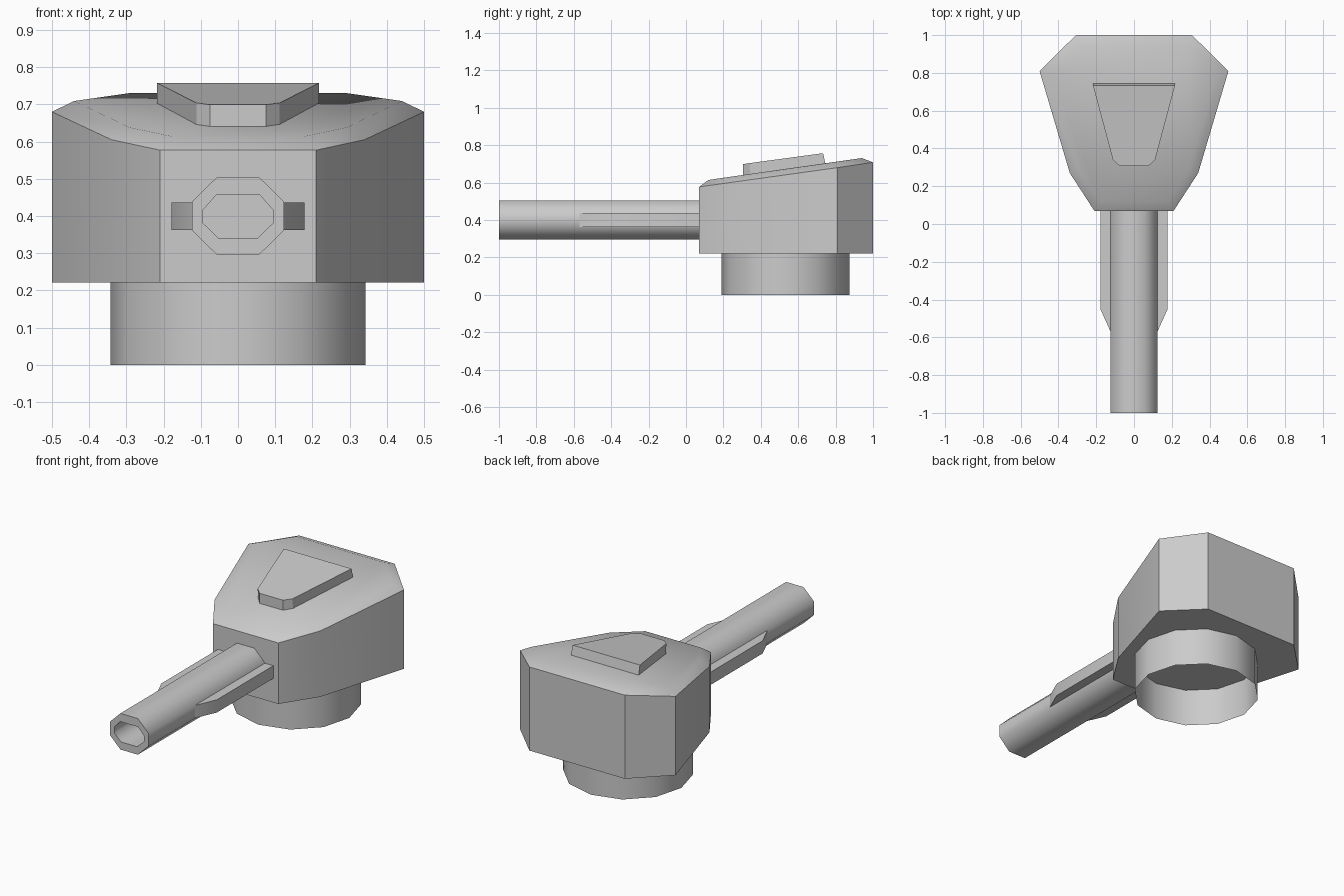
import bpy, bmesh, math

if "Cube" in bpy.data.objects:
    bpy.data.objects.remove(bpy.data.objects["Cube"])


def loft(name, rings, cap_start=True, cap_end=True, angle=30):
    """Skin a series of equal-length closed rings."""
    bm = bmesh.new()
    loops = [[bm.verts.new(p) for p in ring] for ring in rings]
    n = len(loops[0])
    for a, b in zip(loops, loops[1:]):
        for i in range(n):
            j = (i + 1) % n
            bm.faces.new((a[i], a[j], b[j], b[i]))
    if cap_start:
        bm.faces.new(loops[0][::-1])
    if cap_end:
        bm.faces.new(loops[-1])
    bmesh.ops.recalc_face_normals(bm, faces=bm.faces)
    mesh = bpy.data.meshes.new(name)
    bm.to_mesh(mesh)
    bm.free()
    ob = bpy.data.objects.new(name, mesh)
    bpy.context.collection.objects.link(ob)
    bpy.ops.object.select_all(action='DESELECT')
    ob.select_set(True)
    bpy.context.view_layer.objects.active = ob
    bpy.ops.object.shade_smooth_by_angle(angle=math.radians(angle))
    return ob


def symmetric(half):
    """Close a right-hand half outline by mirroring it in x."""
    return half + [(-x, *rest) for x, *rest in reversed(half)]


# Turret body: sloping roof with a chamfered rim
rim = [(0.21, 0.07, 0.577), (0.34, 0.27, 0.605), (0.5, 0.81, 0.68), (0.307, 1.0, 0.708)]
roof = [(0.178, 0.12, 0.614), (0.292, 0.285, 0.638), (0.44, 0.79, 0.709), (0.285, 0.94, 0.731)]
base = [(x, y, 0.222) for x, y, z in rim]
loft("turret_body", [symmetric(r) for r in (base, rim, roof)])

# Raised roof hatch, parallel to the roof
hatch_low = [(0.075, 0.306, 0.64), (0.112, 0.345, 0.645), (0.217, 0.745, 0.702)]
hatch_top = [(0.075, 0.306, 0.699), (0.112, 0.34, 0.704), (0.217, 0.733, 0.757)]
loft("roof_hatch", [symmetric(hatch_low), symmetric(hatch_top)])

# Open turret ring underneath
circle = [(0.343 * math.cos(i * math.tau / 12), 0.532 + 0.343 * math.sin(i * math.tau / 12))
          for i in range(12)]
loft("turret_ring", [[(x, y, z) for x, y in circle] for z in (0, 0.222)], False, False, 40)

# Hollow octagonal barrel
outer = symmetric([(0.056, 0.295), (0.124, 0.362), (0.124, 0.438), (0.056, 0.505)])
bore = symmetric([(0.052, 0.34), (0.095, 0.382), (0.095, 0.415), (0.058, 0.457)])
sections = [(outer, 0.08), (outer, -1), (bore, -1), (bore, -0.5)]
loft("barrel", [[(x, y, z) for x, z in s] for s, y in sections], False, True, 50)

# Tapered side rails along the barrel
rail = [(0.11, 0.08), (0.178, 0.08), (0.178, -0.45), (0.122, -0.575), (0.11, -0.575)]
for side, sign in (("right", 1), ("left", -1)):
    loft("barrel_rail_" + side,
         [[(sign * x, y, z) for x, y in rail] for z in (0.362, 0.436)])
